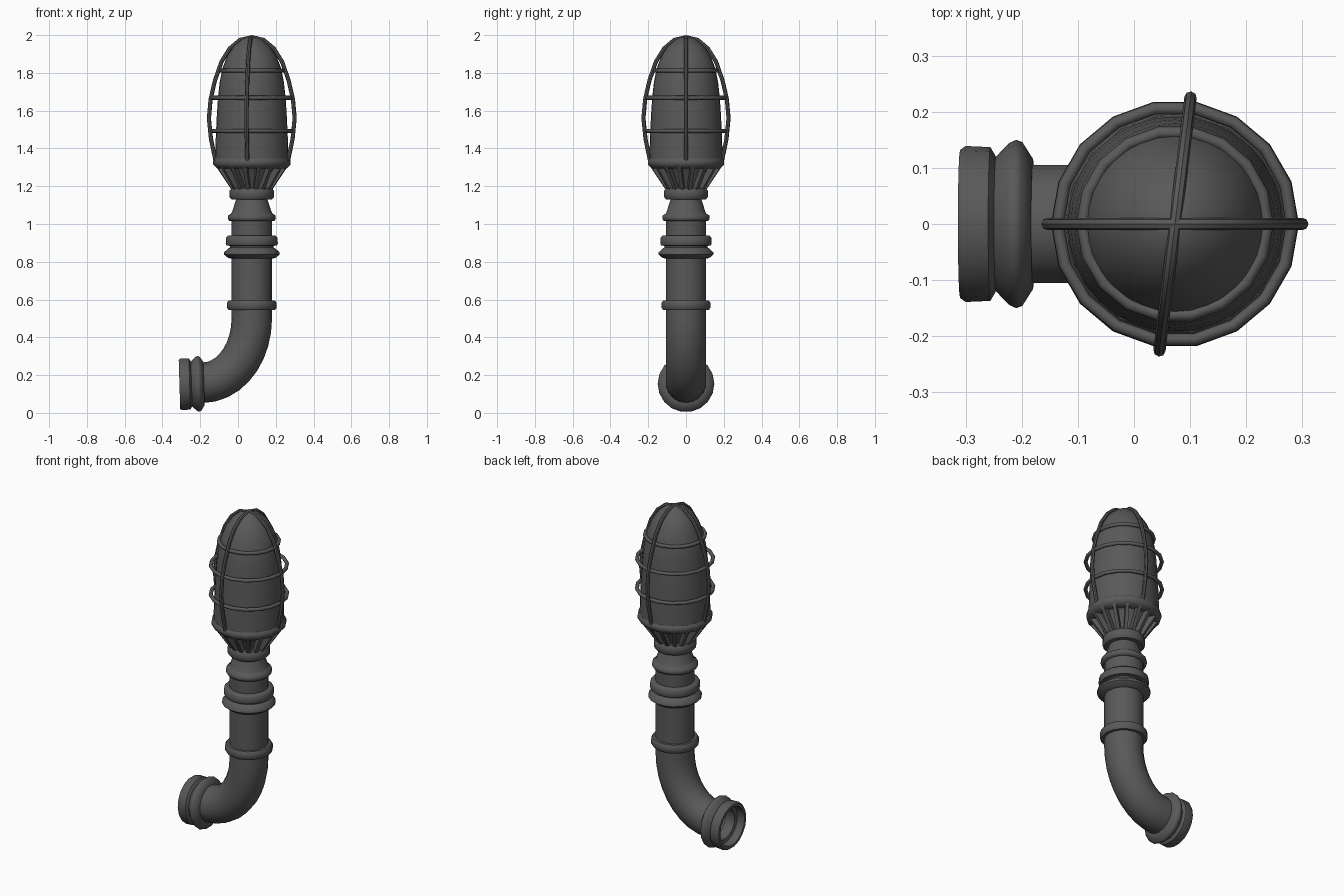
import bpy, bmesh, math
from mathutils import Matrix, Vector

if "Cube" in bpy.data.objects:
    bpy.data.objects.remove(bpy.data.objects["Cube"])

CX = 0.073  # lamp axis

dark = bpy.data.materials.new("dark_metal")
dark.diffuse_color = (0.1, 0.1, 0.1, 1)
dark.use_nodes = True
dark.node_tree.nodes["Principled BSDF"].inputs["Base Color"].default_value = dark.diffuse_color


def smooth(ob, angle):
    ob.data.materials.clear()
    ob.data.materials.append(dark)
    bpy.ops.object.select_all(action='DESELECT')
    ob.select_set(True)
    bpy.context.view_layer.objects.active = ob
    bpy.ops.object.shade_smooth_by_angle(angle=math.radians(angle))


def finish(name, bm, matrix, angle=35):
    bmesh.ops.remove_doubles(bm, verts=bm.verts, dist=1e-5)
    bmesh.ops.recalc_face_normals(bm, faces=bm.faces)
    me = bpy.data.meshes.new(name)
    bm.to_mesh(me)
    bm.free()
    ob = bpy.data.objects.new(name, me)
    bpy.context.collection.objects.link(ob)
    ob.matrix_world = matrix
    smooth(ob, angle)
    return ob


def lathe(name, profile, steps=18, matrix=Matrix.Translation((CX, 0, 0)), closed=False):
    """Spin (radius, z) pairs around the local z axis."""
    bm = bmesh.new()
    vs = [bm.verts.new((r, 0, z)) for r, z in profile]
    edges = [bm.edges.new(p) for p in zip(vs, vs[1:])]
    if closed:
        edges.append(bm.edges.new((vs[-1], vs[0])))
    bmesh.ops.spin(bm, geom=vs + edges, cent=(0, 0, 0), axis=(0, 0, 1),
                   angle=2 * math.pi, steps=steps, use_merge=True)
    return finish(name, bm, matrix, 50)


def ring(name, radius, z, minor):
    pts = [(radius + minor * math.cos(a), z + minor * math.sin(a))
           for a in (i * math.pi / 4 for i in range(8))]
    return lathe(name, pts, 18, closed=True)


def tube(name, points, radius, bevel_res, caps=False):
    cu = bpy.data.curves.new(name, 'CURVE')
    cu.dimensions = '3D'
    cu.bevel_depth, cu.bevel_resolution, cu.use_fill_caps = radius, bevel_res, caps
    sp = cu.splines.new('POLY')
    sp.points.add(len(points) - 1)
    for p, co in zip(sp.points, points):
        p.co = (*co, 1)
    ob = bpy.data.objects.new(name, cu)
    bpy.context.collection.objects.link(ob)
    bpy.ops.object.select_all(action='DESELECT')
    ob.select_set(True)
    bpy.context.view_layer.objects.active = ob
    bpy.ops.object.convert(target='MESH')
    smooth(bpy.context.object, 40)


# Elbow pipe: vertical run, elliptical bend, short horizontal stub
bend = [(-0.187 + 0.26 * math.cos(a), 0, 0.50 - 0.34 * math.sin(a))
        for a in (math.radians(90 * i / 9) for i in range(10))]
tube("elbow_pipe", [(CX, 0, 0.86)] + bend + [(-0.25, 0, 0.156)], 0.107, 7)

# Open end flange with a pointed collar, facing -x
axis_dir = Vector((-1, 0, -0.03))
end_matrix = Matrix.Translation((-0.18, 0, 0.155)) @ axis_dir.to_track_quat('Z', 'Y').to_matrix().to_4x4()
lathe("end_flange", [(0.10, 0.0), (0.116, 0.0), (0.146, 0.019), (0.15, 0.03), (0.144, 0.043),
                     (0.120, 0.066), (0.137, 0.076), (0.139, 0.12), (0.132, 0.13), (0.115, 0.13),
                     (0.112, 0.085), (0.093, 0.08), (0.093, 0.02)], 18, end_matrix)

# Pipe collar above the bend
lathe("pipe_collar", [(0.10, 0.545), (0.123, 0.545), (0.131, 0.556), (0.131, 0.583),
                      (0.123, 0.595), (0.10, 0.595)])

# Coupling and neck with stepped rings
lathe("coupling_neck", [
    (0.10, 0.815), (0.125, 0.82), (0.147, 0.838), (0.147, 0.85), (0.125, 0.87), (0.115, 0.876),
    (0.115, 0.884), (0.134, 0.887), (0.138, 0.897), (0.136, 0.928), (0.126, 0.938), (0.108, 0.938),
    (0.108, 1.015), (0.12, 1.017), (0.127, 1.028), (0.125, 1.045), (0.11, 1.055),
    (0.104, 1.065), (0.083, 1.13), (0.107, 1.13), (0.117, 1.142), (0.117, 1.176),
    (0.107, 1.19), (0.08, 1.19)])

# Flared lamp base: core cone and rim
lathe("base_core", [(0.08, 1.18), (0.085, 1.20), (0.15, 1.30)])
lathe("base_rim", [(0.14, 1.295), (0.185, 1.295), (0.205, 1.315), (0.205, 1.335),
                   (0.195, 1.348), (0.17, 1.348)], 18)

# Radial fins supporting the rim
bm = bmesh.new()
FINS = 16
for i in range(FINS):
    rot = Matrix.Rotation(2 * math.pi * (i + 0.5) / FINS, 3, 'Z')
    prof = [(0.07, 1.18), (0.107, 1.18), (0.192, 1.305), (0.13, 1.305)]
    a, b = ([bm.verts.new(rot @ Vector((r, s * 0.010, z))) for r, z in prof] for s in (-1, 1))
    bm.faces.new(a)
    bm.faces.new(b[::-1])
    for k in range(4):
        bm.faces.new((a[k], b[k], b[(k + 1) % 4], a[(k + 1) % 4]))
finish("base_fins", bm, Matrix.Translation((CX, 0, 0)))

# Lamp glass dome
lathe("lamp_dome", [(0.194, 1.335), (0.191, 1.45), (0.186, 1.56), (0.179, 1.67), (0.170, 1.75),
                    (0.155, 1.825), (0.130, 1.89), (0.097, 1.94), (0.053, 1.977), (0, 1.995)], 32)

# Cage: horizontal hoops and two crossing arched wires
for n, (r, z) in enumerate([(0.210, 1.493), (0.209, 1.668), (0.165, 1.812)]):
    ring(f"cage_hoop_{n + 1}", r, z, 0.011)

half = [(0.192, 1.335), (0.216, 1.45), (0.227, 1.56), (0.218, 1.66), (0.195, 1.76),
        (0.160, 1.86), (0.116, 1.93), (0.062, 1.975), (0.0, 1.989)]
arch = half + [(-r, z) for r, z in half[-2::-1]]
for name, deg in (("cage_wire_side", 0), ("cage_wire_front", 83)):
    c, s = math.cos(math.radians(deg)), math.sin(math.radians(deg))
    tube(name, [(CX + r * c, r * s, z) for r, z in arch], 0.011, 2, True)
